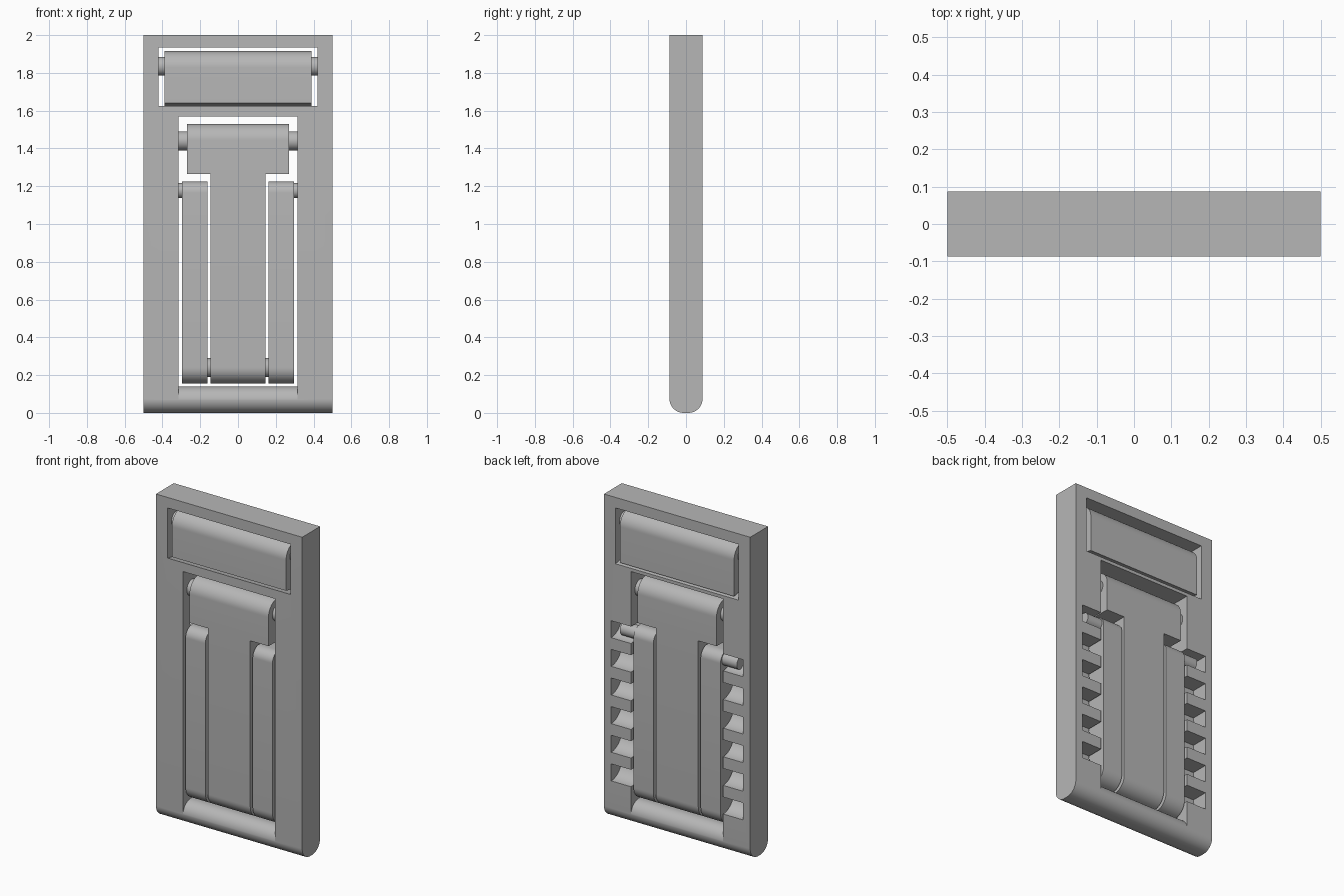
import bpy, bmesh
from math import sin, cos, pi

if "Cube" in bpy.data.objects:
    bpy.data.objects.remove(bpy.data.objects["Cube"])

grey = bpy.data.materials.new("mid_grey")
grey.use_nodes = True
colour = (0.47, 0.47, 0.47, 1)
grey.diffuse_color = colour
grey.node_tree.nodes["Principled BSDF"].inputs["Base Color"].default_value = colour

HALF = 0.0875      # half thickness of the whole stand
SIDES = (-1, 1)


def arc(cy, cz, r, a0, a1, steps=14):
    """Points of an arc in the (y, z) plane."""
    if r == 0:
        return [(cy, cz)]
    angles = [a0 + (a1 - a0) * i / steps for i in range(steps + 1)]
    return [(cy + r * cos(a), cz + r * sin(a)) for a in angles]


def top_round(z, r):
    """Both upper corners, from back to front."""
    return arc(HALF - r, z - r, r, 0, pi / 2) + arc(r - HALF, z - r, r, pi / 2, pi)


def bottom_round(z, r):
    """Both lower corners, from front to back."""
    return arc(r - HALF, z + r, r, pi, 1.5 * pi) + arc(HALF - r, z + r, r, 1.5 * pi, 2 * pi)


def extrude(name, pieces):
    """Extrude (profile, x0, x1) pieces along x into one smooth-shaded object."""
    bm = bmesh.new()
    for profile, x0, x1 in pieces:
        face = bm.faces.new([bm.verts.new((x0, y, z)) for y, z in profile])
        out = bmesh.ops.extrude_face_region(bm, geom=[face])
        moved = [g for g in out["geom"] if isinstance(g, bmesh.types.BMVert)]
        bmesh.ops.translate(bm, verts=moved, vec=(x1 - x0, 0, 0))
    bmesh.ops.remove_doubles(bm, verts=bm.verts, dist=1e-5)
    bmesh.ops.recalc_face_normals(bm, faces=bm.faces)
    mesh = bpy.data.meshes.new(name)
    bm.to_mesh(mesh)
    bm.free()
    mesh.materials.append(grey)
    ob = bpy.data.objects.new(name, mesh)
    bpy.context.collection.objects.link(ob)
    smooth(ob)
    return ob


def smooth(ob):
    bpy.ops.object.select_all(action="DESELECT")
    ob.select_set(True)
    bpy.context.view_layer.objects.active = ob
    bpy.ops.object.shade_smooth_by_angle(angle=0.5)


def cut(ob, cutter):
    mod = ob.modifiers.new("cut", "BOOLEAN")
    mod.operation, mod.solver, mod.object = "DIFFERENCE", "EXACT", cutter
    bpy.context.view_layer.objects.active = ob
    bpy.ops.object.modifier_apply(modifier=mod.name)
    bpy.data.objects.remove(cutter)


def pins(name, y, z, r, x0, x1):
    """A mirrored pair of round pins along x."""
    circle = arc(y, z, r, 0, 2 * pi, 32)[:-1]
    for s in SIDES:
        side = "left" if s > 0 else "right"
        extrude(f"{side}_{name}", [(circle, s * x0, s * x1)])


# Frame with a rounded foot
frame = extrude("frame", [(bottom_round(0, 0.075) + top_round(2, 0), -0.5, 0.5)])

# Upper window with a slanted sill
sill = [(-0.1, 1.6275), (0.1, 1.5875), (0.1, 1.935), (-0.1, 1.935)]
cut(frame, extrude("upper_window", [(sill, -0.42, 0.42)]))

# Main window, leaving a rounded crossbar below it
bar = [(0.1, 0.065)] + top_round(0.14, 0.075) + [(-0.1, 0.065)]
cut(frame, extrude("main_window", [(bar + [(-0.1, 1.57), (0.1, 1.57)], -0.315, 0.315)]))

# Rear notches with curved floors
notches = []
for i in range(6):
    top = 1.23 - 0.177 * i
    curve = arc(HALF, top, 0.105, pi, 1.5 * pi)
    profile = curve + [(0.1, top - 0.105), (0.1, top)]
    notches += [(profile, s * 0.30, s * 0.45) for s in SIDES]
cut(frame, extrude("notches", notches))
smooth(frame)

# Top flap with a slanted lower edge
extrude("top_flap", [([(-HALF, 1.64), (HALF, 1.605)] + top_round(1.915, HALF), -0.39, 0.39)])
pins("flap_pin", 0, 1.835, 0.05, 0.385, 0.425)

# T-shaped centre arm
extrude("arm_head", [(bottom_round(1.265, 0) + top_round(1.53, HALF), -0.27, 0.27)])
extrude("arm_stem", [(bottom_round(0.155, 0.085) + top_round(1.265, 0), -0.145, 0.145)])
pins("arm_pin", 0, 1.44, 0.05, 0.265, 0.32)

# Side legs, hinged to the stem and pegged into the notches
leg = bottom_round(0.155, 0.085) + top_round(1.225, 0.06)
for s in SIDES:
    extrude("left_leg" if s > 0 else "right_leg", [(leg, s * 0.162, s * 0.297)])
pins("hinge_pin", 0, 0.24, 0.05, 0.14, 0.167)
pins("leg_peg", 0.035, 1.177, 0.04, 0.29, 0.40)
